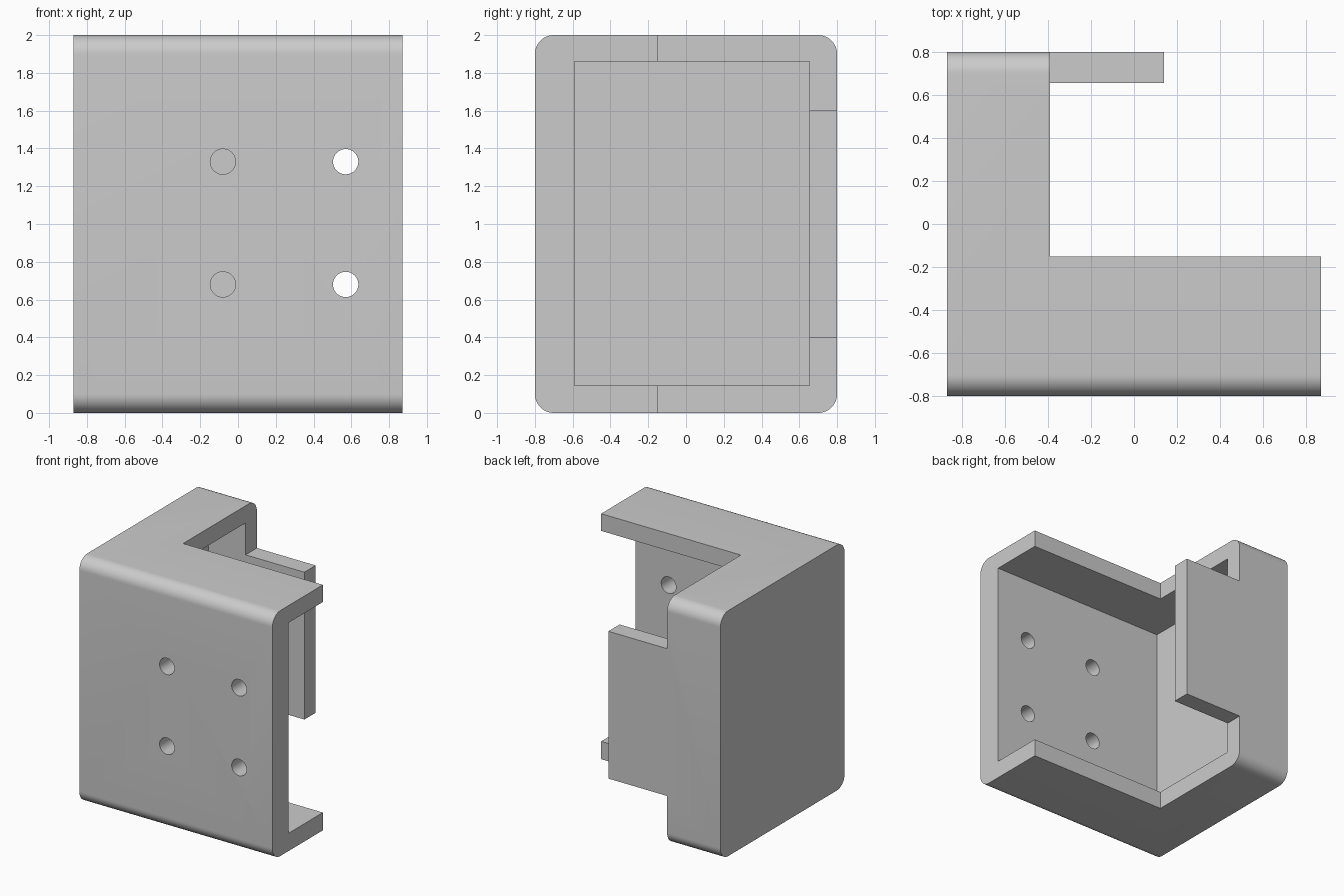
import bpy
import bmesh
from math import radians, pi
from mathutils import Matrix, Vector

if "Cube" in bpy.data.objects:
    bpy.data.objects.remove(bpy.data.objects["Cube"], do_unlink=True)

grey = bpy.data.materials.new("plain grey")
grey.use_nodes = True
grey.diffuse_color = (0.6, 0.6, 0.6, 1)
grey.node_tree.nodes["Principled BSDF"].inputs["Base Color"].default_value = (0.6, 0.6, 0.6, 1)


def make_object(name, bm):
    mesh = bpy.data.meshes.new(name)
    bm.to_mesh(mesh)
    bm.free()
    mesh.materials.append(grey)
    obj = bpy.data.objects.new(name, mesh)
    bpy.context.collection.objects.link(obj)
    return obj


def box_mesh(low, high):
    low, high = Vector(low), Vector(high)
    bm = bmesh.new()
    matrix = Matrix.Translation((low + high) / 2) @ Matrix.Diagonal((*(high - low), 1))
    bmesh.ops.create_cube(bm, size=1, matrix=matrix)
    return bm


def cut(target, bm):
    cutter = make_object("cutter", bm)
    cutter.hide_render = True
    modifier = target.modifiers.new("cut", 'BOOLEAN')
    modifier.operation = 'DIFFERENCE'
    modifier.solver = 'EXACT'
    modifier.object = cutter
    bpy.context.view_layer.objects.active = target
    bpy.ops.object.modifier_apply(modifier=modifier.name)
    bpy.data.objects.remove(cutter, do_unlink=True)


# Solid block with its four lengthwise edges rounded
bm = box_mesh((-0.87, -0.8, 0), (0.87, 0.8, 2))
long_edges = [e for e in bm.edges if abs(e.verts[0].co.x - e.verts[1].co.x) > 1]
bmesh.ops.bevel(bm, geom=long_edges, offset=0.1, segments=12, profile=0.5, affect='EDGES')
bracket = make_object("corner_bracket", bm)

# Inner cavity, open on the left side
cut(bracket, box_mesh((-0.725, -0.59, 0.145), (1.5, 0.655, 1.86)))

# Openings that leave L-shaped end plates and a short back tab
cut(bracket, box_mesh((-0.39, -0.15, -0.5), (1.5, 0.6, 2.5)))
cut(bracket, box_mesh((0.14, -0.15, -0.5), (1.5, 1, 2.5)))
for bottom, top in ((-0.5, 0.4), (1.6, 2.5)):
    cut(bracket, box_mesh((-0.39, 0.5, bottom), (1, 1, top)))

# Four screw holes through the front plate
for x in (-0.08, 0.57):
    for z in (0.68, 1.33):
        bm = bmesh.new()
        matrix = Matrix.Translation((x, -0.7, z)) @ Matrix.Rotation(pi / 2, 4, 'X')
        bmesh.ops.create_cone(bm, cap_ends=True, segments=40, radius1=0.067,
                              radius2=0.067, depth=0.5, matrix=matrix)
        cut(bracket, bm)

# Smooth curved surfaces, sharp corners
bpy.ops.object.select_all(action='DESELECT')
bracket.select_set(True)
bpy.context.view_layer.objects.active = bracket
bpy.ops.object.shade_smooth_by_angle(angle=radians(30))
